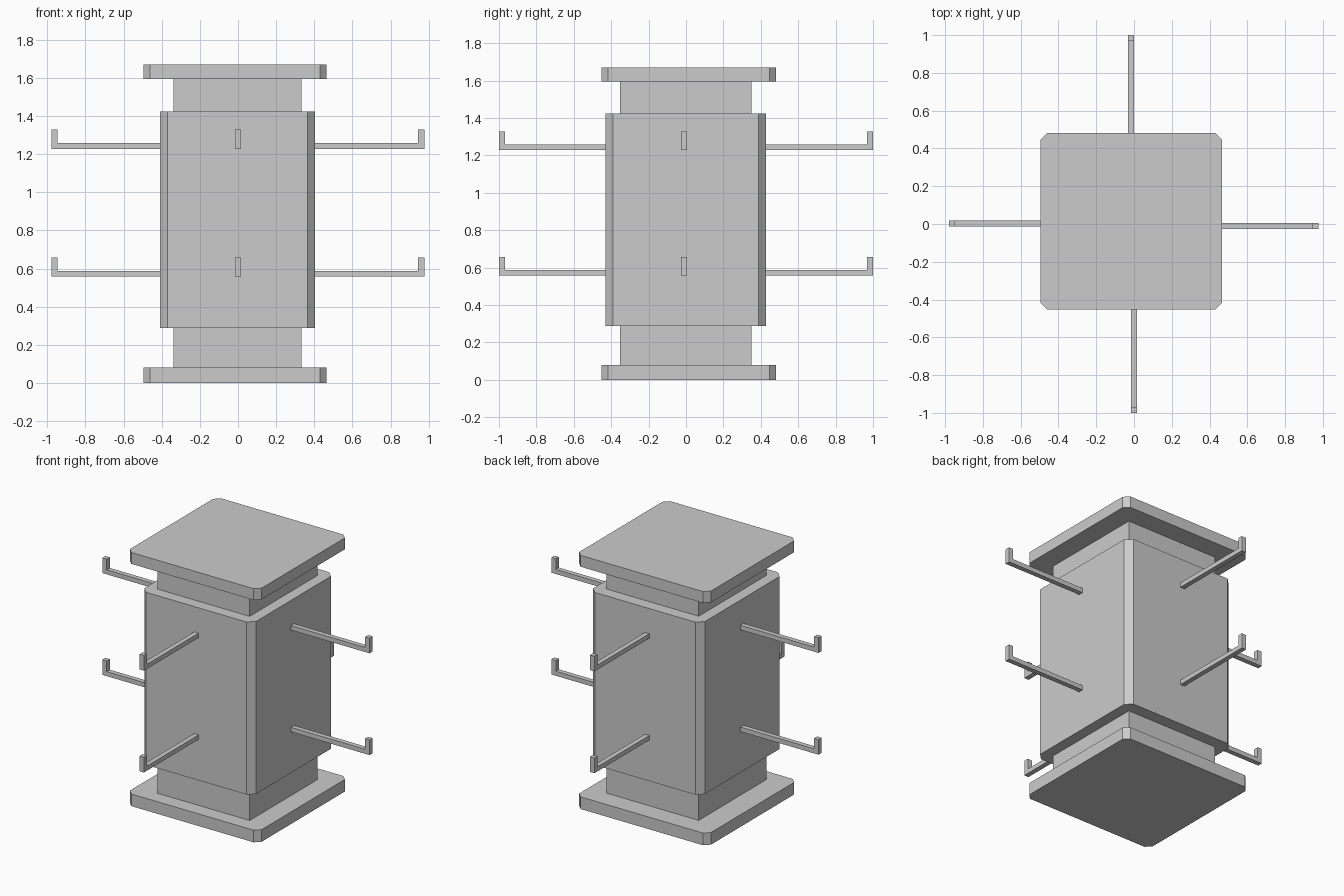
import bpy, bmesh
from math import radians
from mathutils import Matrix

if "Cube" in bpy.data.objects:
    bpy.data.objects.remove(bpy.data.objects["Cube"])


def prism(name, outline, z0, z1, matrix=Matrix()):
    """Extrude a flat outline from z0 to z1, then place it with a matrix."""
    bm = bmesh.new()
    face = bm.faces.new([bm.verts.new((x, y, z0)) for x, y in outline])
    ext = bmesh.ops.extrude_face_region(bm, geom=[face])
    verts = [v for v in ext["geom"] if isinstance(v, bmesh.types.BMVert)]
    bmesh.ops.translate(bm, verts=verts, vec=(0, 0, z1 - z0))
    bm.transform(matrix)
    bmesh.ops.recalc_face_normals(bm, faces=bm.faces)
    mesh = bpy.data.meshes.new(name)
    bm.to_mesh(mesh)
    bm.free()
    obj = bpy.data.objects.new(name, mesh)
    bpy.context.collection.objects.link(obj)
    return obj


def rectangle(x0, x1, y0, y1, c=0.0):
    """Rectangle outline, with corners cut by c."""
    if c == 0:
        return [(x0, y0), (x1, y0), (x1, y1), (x0, y1)]
    return [(x0 + c, y0), (x1 - c, y0), (x1, y0 + c), (x1, y1 - c),
            (x1 - c, y1), (x0 + c, y1), (x0, y1 - c), (x0, y0 + c)]


# Base and top plates
plate = rectangle(-0.495, 0.465, -0.452, 0.481, 0.034)
prism("base_plate", plate, 0.0, 0.08)
prism("top_plate", plate, 1.595, 1.67)

# Recessed necks and the main display column
neck = rectangle(-0.337, 0.333, -0.354, 0.349)
prism("lower_neck", neck, 0.08, 0.288)
prism("upper_neck", neck, 1.424, 1.595)
prism("column", rectangle(-0.41, 0.405, -0.43, 0.429, 0.041), 0.288, 1.424)

# Display hooks: L profile, two levels on each side
# side: (turn about z, sideways offset, start, tip)
SIDES = {
    "right": (0, (0, -0.011), 0.40, 0.977),
    "back": (90, (-0.017, 0), 0.425, 1.0),
    "left": (180, (0, 0.003), 0.405, 0.979),
    "front": (270, (-0.001, 0), 0.425, 1.0),
}
for side, (angle, (dx, dy), start, tip) in SIDES.items():
    for level, z in (("lower", 0.558), ("upper", 1.228)):
        profile = [(start, 0), (tip, 0), (tip, 0.1), (tip - 0.032, 0.1),
                   (tip - 0.032, 0.03), (start, 0.03)]
        place = (Matrix.Translation((dx, dy, z))
                 @ Matrix.Rotation(radians(angle), 4, 'Z')
                 @ Matrix.Rotation(radians(90), 4, 'X'))
        prism(f"{level}_{side}_hook", profile, -0.016, 0.016, place)
